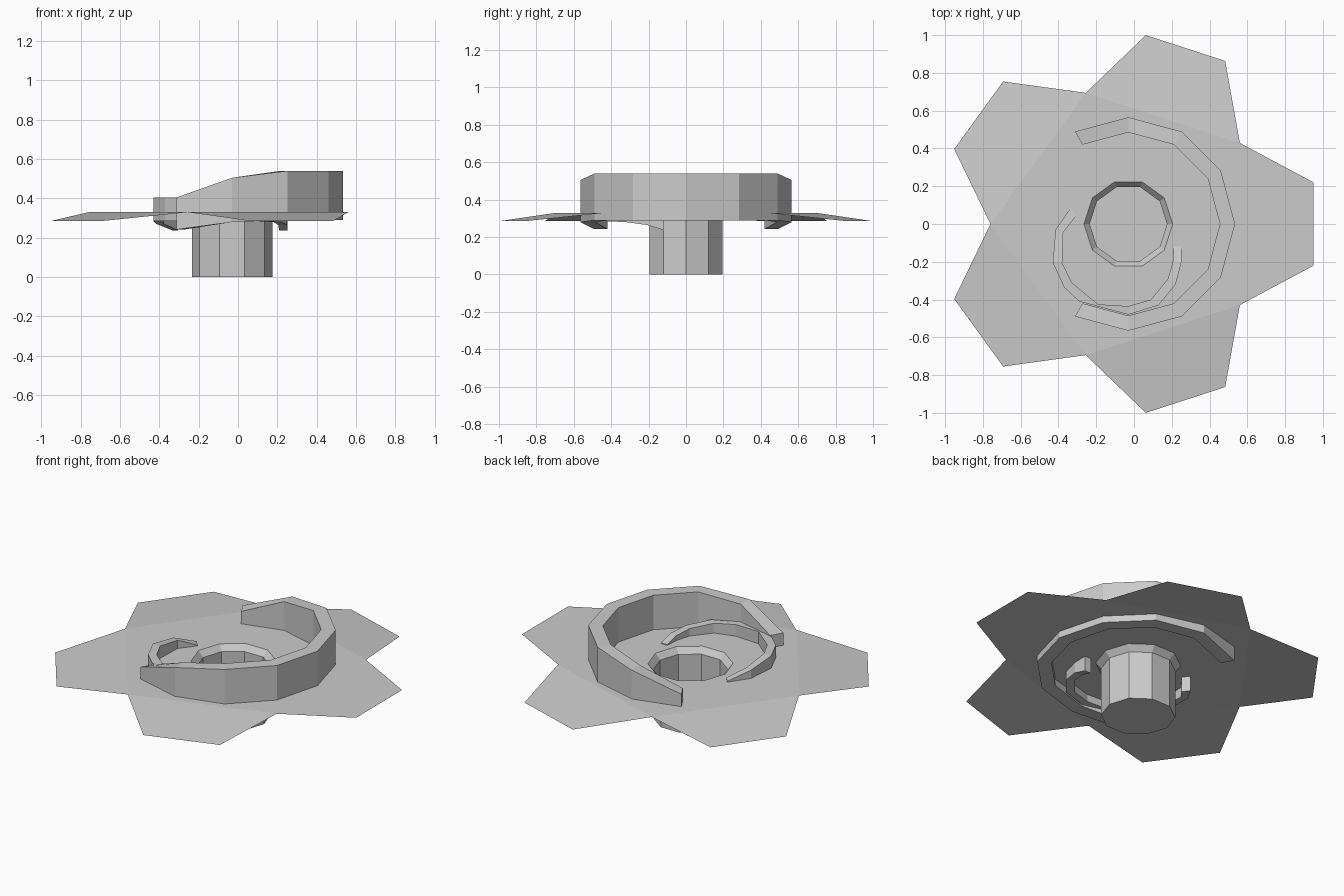
import bpy, bmesh
from math import sin, cos, radians

if "Cube" in bpy.data.objects:
    bpy.data.objects.remove(bpy.data.objects["Cube"])

CX = -0.03  # flower axis


def polar(r, deg, z):
    return (CX + r * cos(radians(deg)), r * sin(radians(deg)), z)


def finish(bm, name):
    bmesh.ops.recalc_face_normals(bm, faces=bm.faces)
    me = bpy.data.meshes.new(name)
    bm.to_mesh(me)
    bm.free()
    ob = bpy.data.objects.new(name, me)
    bpy.context.collection.objects.link(ob)
    return ob


def wall(name, stations):
    """Curved wall; each station is (outer xy, inner xy, bottom z, top z)."""
    bm = bmesh.new()
    rings = []
    for o, i, b, t in stations:
        rings.append([bm.verts.new(p) for p in
                      ((*o, b), (*o, t), (*i, t), (*i, b))])
    for a, c in zip(rings, rings[1:]):
        for k in range(4):
            n = (k + 1) % 4
            bm.faces.new((a[k], a[n], c[n], c[k]))
    bm.faces.new(rings[0])
    bm.faces.new(rings[-1][::-1])
    return finish(bm, name)


# Star of five petals joined to a ten-sided hollow tube
bm = bmesh.new()
rings = [[bm.verts.new(polar(r, 36 * k, z)) for k in range(10)]
         for r, z in ((0.205, 0), (0.205, 0.295), (0.235, 0.33))]
bm.faces.new(rings[0][::-1])
for a, b in zip(rings, rings[1:]):
    for k in range(10):
        n = (k + 1) % 10
        bm.faces.new((a[k], a[n], b[n], b[k]))
rim = rings[2]
valleys = [bm.verts.new(polar(0.73, 72 * k - 36, 0.33)) for k in range(5)]
for k in range(5):
    v0, v1 = valleys[k], valleys[(k + 1) % 5]
    r0, r1, r2 = (rim[(2 * k + j) % 10] for j in (-1, 0, 1))
    # flat inner sector
    bm.faces.new((r0, v0, r1))
    bm.faces.new((v0, v1, r1))
    bm.faces.new((r1, v1, r2))
    # petal tip: one lies flat, the others droop
    z = 0.33 if k == 0 else 0.285
    t0, t1 = (bm.verts.new(polar(1.004, 72 * k + s, z)) for s in (-12.7, 12.7))
    bm.faces.new((v0, t0, t1, v1))
finish(bm, "petals_and_tube")

# Large outer crown arc
tops = {0: 0.54, 30: 0.54, 60: 0.54, 90: 0.505, 120: 0.405}
bots = {0: 0.29, 30: 0.29, 60: 0.29, 90: 0.28, 120: 0.242}
wall("outer_crown", [(polar(0.565, d, 0)[:2], polar(0.485, d, 0)[:2],
                      bots[abs(d)], tops[abs(d)])
                     for d in range(-120, 121, 30)])

# Smaller inner crown arc
wall("inner_crown", [
    ((-0.335, 0.085), (-0.305, 0.045), 0.238, 0.335),
    ((-0.415, -0.03), (-0.375, -0.045), 0.27, 0.38),
    ((-0.43, -0.205), (-0.38, -0.205), 0.285, 0.405),
    ((-0.37, -0.335), (-0.33, -0.31), 0.285, 0.405),
    ((-0.29, -0.41), (-0.19, -0.425), 0.285, 0.405),
    ((-0.03, -0.48), (-0.03, -0.435), 0.285, 0.40),
    ((0.13, -0.43), (0.09, -0.4), 0.285, 0.39),
    ((0.22, -0.32), (0.18, -0.29), 0.28, 0.375),
    ((0.25, -0.21), (0.205, -0.2), 0.265, 0.36),
    ((0.252, -0.12), (0.21, -0.12), 0.238, 0.335),
])
